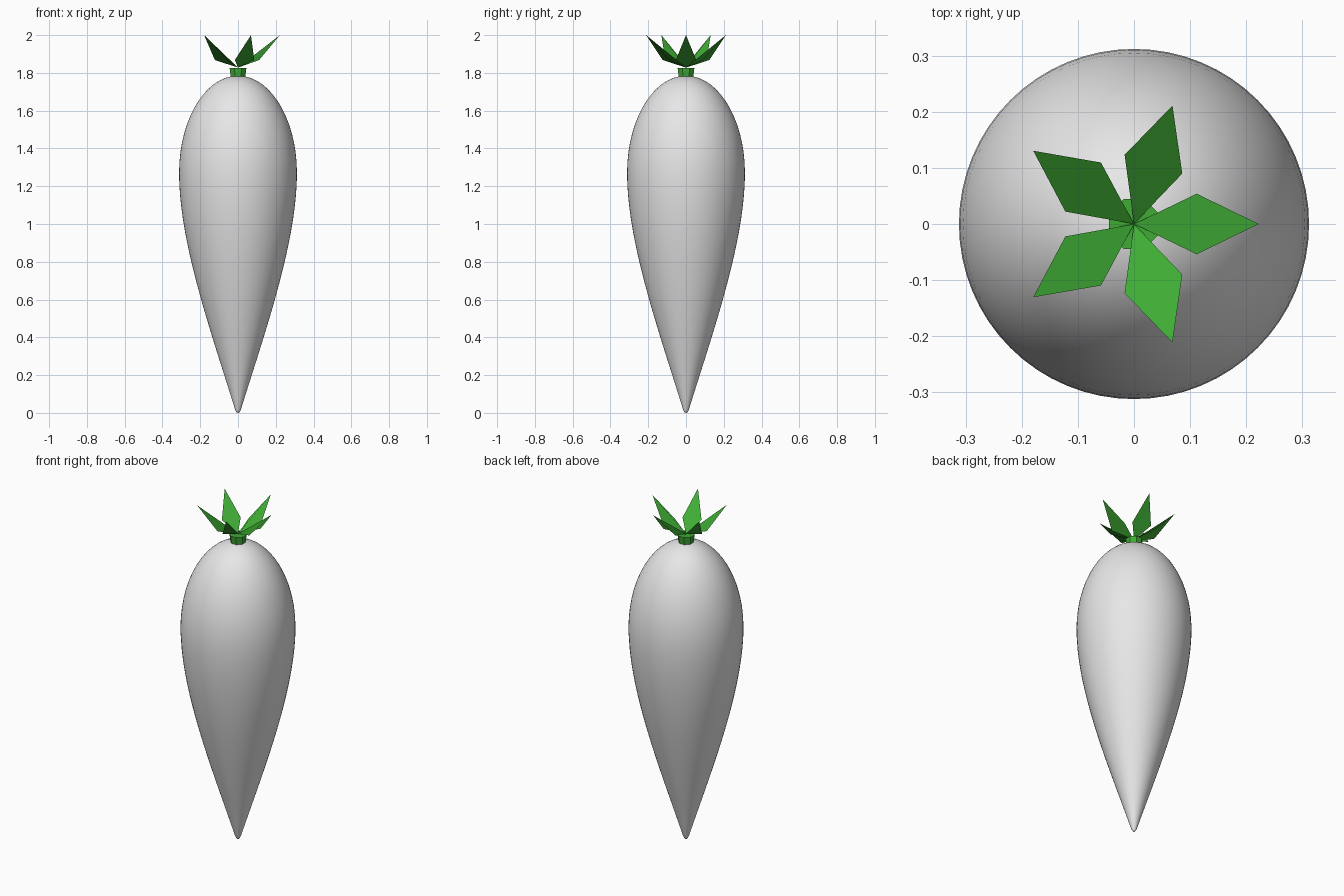
import bpy, bmesh, math
from mathutils import Vector, Matrix
from mathutils.geometry import interpolate_bezier

cube = bpy.data.objects.get("Cube")
if cube:
    bpy.data.objects.remove(cube)


def material(name, rgb):
    mat = bpy.data.materials.new(name)
    mat.use_nodes = True
    mat.diffuse_color = (*rgb, 1)
    mat.node_tree.nodes["Principled BSDF"].inputs["Base Color"].default_value = (*rgb, 1)
    return mat


def finish(bm, name, mat, smooth=False):
    mesh = bpy.data.meshes.new(name)
    for face in bm.faces:
        face.smooth = smooth
    bm.to_mesh(mesh)
    bm.free()
    mesh.materials.append(mat)
    obj = bpy.data.objects.new(name, mesh)
    bpy.context.collection.objects.link(obj)
    return obj


def curve(points, steps):
    return interpolate_bezier(*[Vector((r, 0, z)) for r, z in points], steps)


root_white = material("root white", (0.8, 0.8, 0.8))
leaf_green = material("leaf green", (0.05, 0.41, 0.035))

# Tapered root: small rounded tip, long flank and domed shoulder, spun about z
profile = curve([(0, 0), (0.008, 0), (0.012, 0.01), (0.016, 0.02)], 5)
profile += curve([(0.016, 0.02), (0.14, 0.42), (0.312, 0.9), (0.312, 1.27)], 20)[1:]
profile += curve([(0.312, 1.27), (0.312, 1.555), (0.172, 1.785), (0, 1.785)], 16)[1:]
bm = bmesh.new()
verts = [bm.verts.new(p) for p in profile]
edges = [bm.edges.new(pair) for pair in zip(verts, verts[1:])]
bmesh.ops.spin(bm, geom=verts + edges, cent=(0, 0, 0), axis=(0, 0, 1),
               angle=math.tau, steps=64)
bmesh.ops.remove_doubles(bm, verts=bm.verts, dist=0.0005)
bmesh.ops.recalc_face_normals(bm, faces=bm.faces)
finish(bm, "root", root_white, smooth=True)

# Short faceted stem, a little wider at the top
bm = bmesh.new()
bmesh.ops.create_cone(bm, cap_ends=True, segments=8, radius1=0.04, radius2=0.048,
                      depth=0.06, matrix=Matrix.Translation((0, 0, 1.796))
                      @ Matrix.Rotation(math.pi / 8, 4, "Z"))
finish(bm, "stem", leaf_green)

# Five diamond leaves, each a single quad creased from base to tip
for i in range(5):
    turn = Matrix.Rotation(math.tau * i / 5, 4, "Z")
    bm = bmesh.new()
    diamond = [(0, 0, 1.828), (0.112, -0.054, 1.868), (0.222, 0, 2), (0.112, 0.054, 1.868)]
    bm.faces.new([bm.verts.new(turn @ Vector(p)) for p in diamond])
    finish(bm, f"leaf_{i + 1}", leaf_green)
